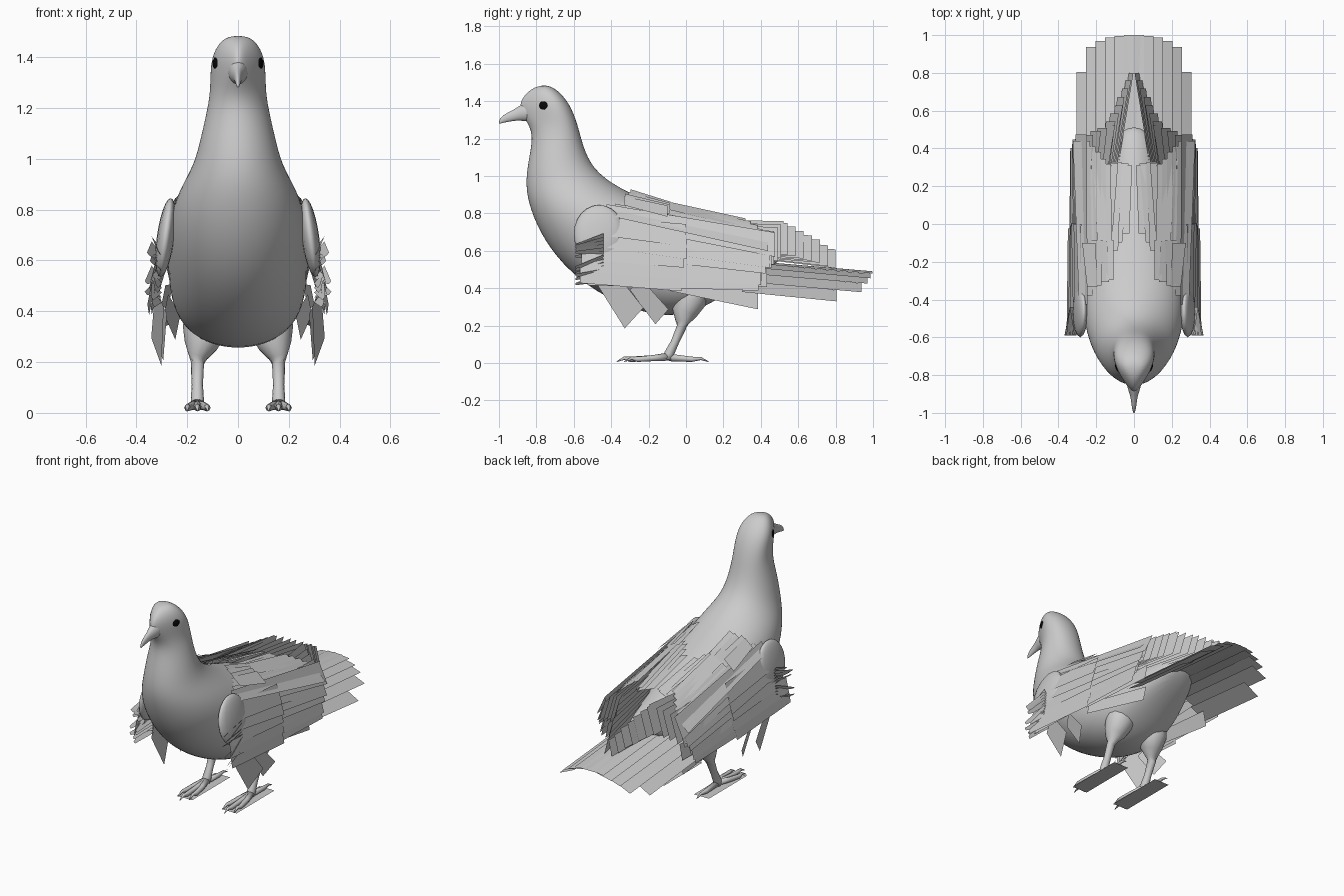
import bpy, bmesh, math, random
from mathutils import Vector

random.seed(4)
cube = bpy.data.objects.get("Cube")
if cube:
    bpy.data.objects.remove(cube, do_unlink=True)


def material(name, value):
    m = bpy.data.materials.new(name)
    m.use_nodes = True
    m.diffuse_color = (value, value, value, 1)
    m.node_tree.nodes["Principled BSDF"].inputs["Base Color"].default_value = (value, value, value, 1)
    return m


GREY = material("plumage grey", 0.6)
BLACK = material("eye black", 0.002)


def finish(name, bm, mat=GREY, smooth=True, mirror=False, subdiv=0):
    if smooth:
        bmesh.ops.recalc_face_normals(bm, faces=bm.faces)
    me = bpy.data.meshes.new(name)
    bm.to_mesh(me)
    bm.free()
    ob = bpy.data.objects.new(name, me)
    bpy.context.collection.objects.link(ob)
    me.materials.append(mat)
    for p in me.polygons:
        p.use_smooth = smooth
    if mirror:
        ob.modifiers.new("Mirror", "MIRROR").use_mirror_merge = False
    if subdiv:
        s = ob.modifiers.new("Subdivision", "SUBSURF")
        s.levels = s.render_levels = subdiv
    return ob


def skin_rings(bm, rings):
    """Bridge equal rings of points and cap both ends."""
    vs = [[bm.verts.new(p) for p in r] for r in rings]
    n = len(vs[0])
    for a, b in zip(vs, vs[1:]):
        for i in range(n):
            bm.faces.new((a[i], a[(i + 1) % n], b[(i + 1) % n], b[i]))
    bm.faces.new(vs[0])
    bm.faces.new(vs[-1])


def loft(name, stations, sides=16):
    """Each station: front y, front z, back y, back z, half width, narrowing to the front."""
    rings = []
    for fy, fz, by, bz, w, k in stations:
        ring = []
        for i in range(sides):
            t = math.tau * i / sides
            c = math.cos(t) / 2
            ring.append((w * 1.02 * math.sin(t) * (1 - k * c),
                         (fy + by) / 2 + (fy - by) * c, (fz + bz) / 2 + (fz - bz) * c))
        rings.append(ring)
    bm = bmesh.new()
    skin_rings(bm, rings)
    return finish(name, bm, subdiv=2)


def tube(bm, path, sides=8):
    """Round limb through (point, radius) pairs."""
    pts = [Vector(p) for p, r in path]
    rings = []
    for i, (p, r) in enumerate(path):
        d = pts[min(i + 1, len(pts) - 1)] - pts[max(i - 1, 0)]
        q = d.to_track_quat('Z', 'Y')
        rings.append([pts[i] + q @ Vector((r * math.cos(k * math.tau / sides),
                                           r * math.sin(k * math.tau / sides), 0)) for k in range(sides)])
    skin_rings(bm, rings)


def feather(bm, root, tip, w, root_scale=0.8):
    root, tip, w = Vector(root), Vector(tip), Vector(w)
    bm.faces.new([bm.verts.new(p) for p in
                  (root - w * root_scale, tip - w, tip + w, root + w * root_scale)])


def row(bm, n, root, tip, w, jitter=0.008):
    """Feathers blended between a first and a last (root, tip, half width)."""
    mix = lambda pair, t: Vector(pair[0]).lerp(Vector(pair[1]), t)
    for i in range(n):
        t = i / (n - 1)
        j = Vector([random.uniform(-jitter, jitter) for _ in range(3)])
        feather(bm, mix(root, t) + j, mix(tip, t) - j, mix(w, t))


# Body, neck and head in one skin
loft("body", [
    (-.80, 1.48, -.74, 1.488, .035, .3), (-.85, 1.45, -.685, 1.46, .072, .8),
    (-.89, 1.40, -.63, 1.40, .094, 1.1), (-.89, 1.34, -.595, 1.33, .099, 1.1),
    (-.845, 1.28, -.57, 1.25, .107, .6), (-.82, 1.21, -.55, 1.17, .122, .2),
    (-.845, 1.09, -.515, 1.08, .146, 0), (-.865, .95, -.45, 1.0, .173, 0),
    (-.84, .82, -.32, .92, .235, 0), (-.765, .65, -.18, .865, .27, 0),
    (-.63, .48, -.02, .81, .28, 0), (-.43, .34, .12, .76, .275, -.2),
    (-.22, .255, .25, .71, .25, -.5), (.0, .24, .38, .67, .205, -.4),
    (.2, .36, .47, .63, .15, 0), (.36, .45, .55, .57, .08, 0)])

# Beak, tapering out of the face
loft("beak", [
    (-.82, 1.28, -.82, 1.41, .05, 0), (-.88, 1.295, -.875, 1.39, .032, 0),
    (-.92, 1.293, -.91, 1.362, .019, 0), (-.96, 1.287, -.955, 1.34, .014, 0),
    (-.99, 1.28, -.988, 1.318, .008, 0), (-1.002, 1.278, -1.0, 1.295, .004, 0)], 10)

# Eyes, turned slightly forward
bm = bmesh.new()
bmesh.ops.create_uvsphere(bm, u_segments=10, v_segments=8, radius=.028)
for v in bm.verts:
    x, y, z = v.co
    v.co = (x * .7 + .079 + .35 * y, y - .762, z + 1.376)
finish("eyes", bm, BLACK, mirror=True)

# Wing shoulders
bm = bmesh.new()
bmesh.ops.create_uvsphere(bm, u_segments=16, v_segments=12, radius=1)
for v in bm.verts:
    x, y, z = v.co
    v.co = (.285 + .035 * x - .02 * z, -.465 + .135 * y, .69 + .155 * z)
finish("wing_shoulders", bm, mirror=True)

# Legs, toes and claws
bm = bmesh.new()
tube(bm, [((.125, .03, .42), .08), ((.13, .02, .33), .088), ((.145, -.01, .265), .066),
          ((.157, -.02, .22), .038), ((.16, -.025, .19), .026), ((.16, -.06, .11), .022),
          ((.16, -.09, .05), .026), ((.16, -.10, .02), .024)], 12)
for dx in (-.038, 0, .038):
    end = -.33 if dx == 0 else -.29
    tube(bm, [((.16, -.09, .035), .022), ((.16 + dx * .7, -.18, .026), .016),
              ((.16 + dx, end + .03, .02), .014), ((.16 + dx, end, .026), .009),
              ((.16 + dx * 1.1, end - .04, .008), .002)])
tube(bm, [((.16, -.09, .03), .02), ((.16, .03, .02), .014), ((.16, .08, .024), .008), ((.16, .12, .008), .002)])
finish("legs", bm, mirror=True)

# Flat plates under the feet
bm = bmesh.new()
feather(bm, (.16, -.32, .004), (.16, .07, .004), (.054, 0, 0), 1)
finish("foot_plates", bm, smooth=False, mirror=True)

# Long outer wing feathers, covert layer, scapulars, back feathers and low inner feathers
bm = bmesh.new()
row(bm, 7, [(.335, -.52, .47), (.265, -.42, .80)], [(.32, .38, .45), (.285, .47, .63)],
    [(.015, 0, -.065), (.03, 0, -.065)])
row(bm, 5, [(.345, -.57, .47), (.295, -.5, .74)], [(.34, -.02, .45), (.305, .0, .68)],
    [(.012, 0, -.06), (.02, 0, -.06)])
row(bm, 5, [(.25, -.38, .81), (.16, -.25, .88)], [(.285, .44, .65), (.16, .32, .745)],
    [(.045, 0, -.045), (.045, 0, -.025)])
row(bm, 4, [(.22, -.33, .87), (.13, -.30, .92)], [(.24, -.10, .81), (.13, -.08, .845)],
    [(.035, 0, -.03), (.025, 0, -.015)])
row(bm, 4, [(.15, -.18, .84), (.05, -.05, .83)], [(.12, .33, .72), (.03, .31, .74)],
    [(.035, 0, -.02), (.025, 0, -.006)])
row(bm, 2, [(.28, -.10, .42), (.29, -.10, .47)], [(.24, .39, .345), (.27, .44, .45)],
    [(.01, 0, -.05), (.01, 0, -.05)])
finish("wing_feathers", bm, smooth=False, mirror=True)

# Steep flight feathers closing over the tail
bm = bmesh.new()
row(bm, 5, [(.29, -.05, .66), (.20, .0, .70)], [(.28, .46, .60), (.13, .52, .665)],
    [(.028, 0, -.09), (.025, 0, -.09)], .004)
row(bm, 7, [(.19, .02, .68), (.12, .16, .62)], [(.12, .54, .665), (.012, .80, .56)],
    [(.025, 0, -.085), (.012, 0, -.05)], .004)
finish("flight_feathers", bm, smooth=False, mirror=True)

# Drooping feathers and pointed quills at the wing front
bm = bmesh.new()
row(bm, 2, [(.31, -.44, .46), (.30, -.27, .43)], [(.32, -.27, .24), (.31, -.13, .24)],
    [(.02, .05, .055), (.02, .035, .04)])
for i in range(12):
    z = .44 + .019 * i
    feather(bm, (.34 + random.uniform(-.035, .03), -.59, z + random.uniform(-.03, .02)),
            (.32, -.44, z + .02), (.02, 0, .025), .25)
finish("wing_front_feathers", bm, smooth=False, mirror=True)

# Tail fan, arched so the outer feathers hang lower
bm = bmesh.new()
for i in range(11):
    u = i / 5 - 1
    feather(bm, (u * .25, .3, .55 - .14 * u * u),
            (u * .25, 1 - .085 * u * u - .11 * u ** 12, .49 - .13 * u * u - .004 * (i % 2)),
            (.054, 0, -.03 * u), 1)
finish("tail_feathers", bm, smooth=False)
